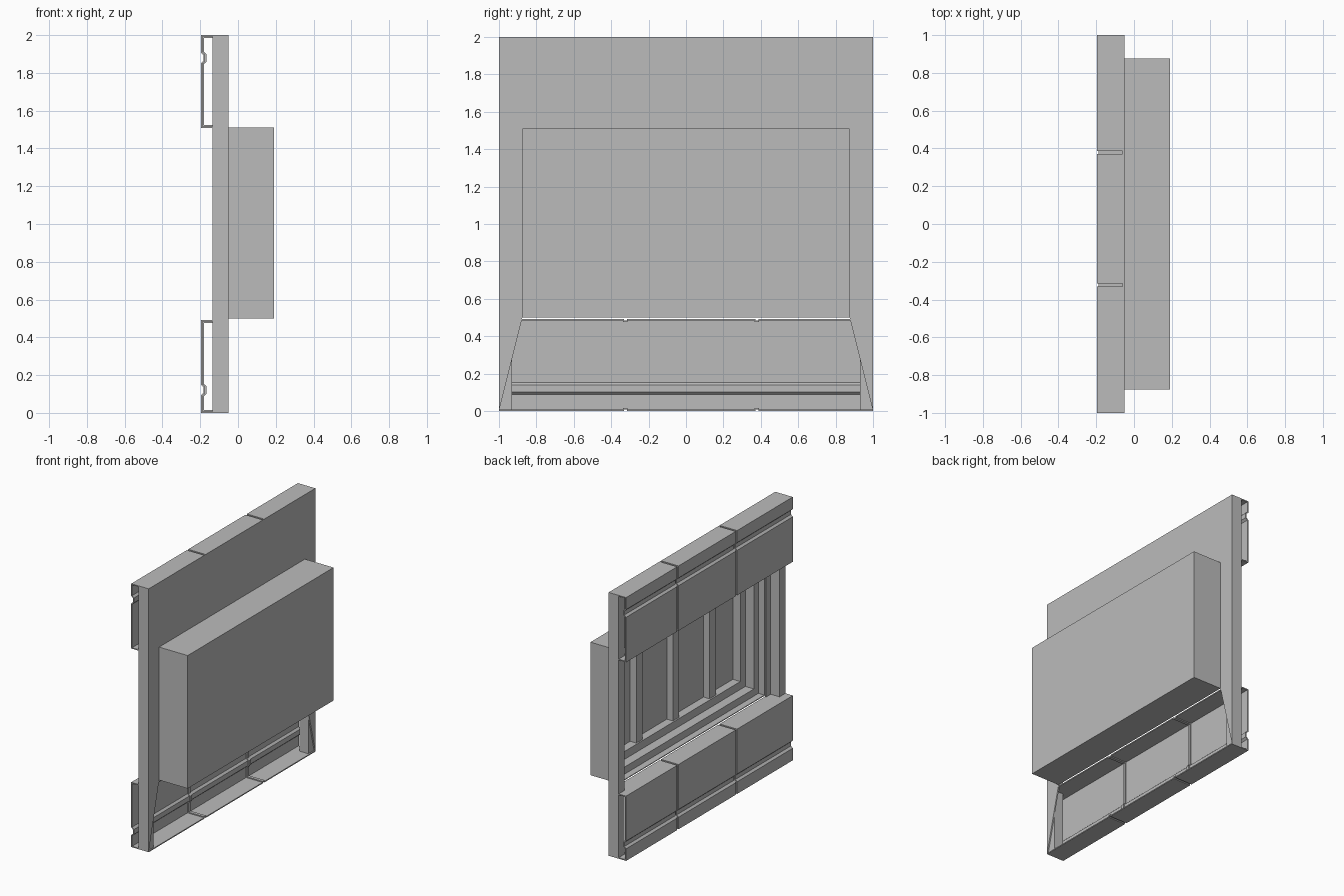
import bpy
import bmesh

old = bpy.data.objects.get("Cube")
if old:
    bpy.data.objects.remove(old, do_unlink=True)

# One flat grey for everything
grey = bpy.data.materials.new("plain_grey")
grey.use_nodes = True
colour = (0.5, 0.5, 0.5, 1)
grey.diffuse_color = colour
grey.node_tree.nodes["Principled BSDF"].inputs["Base Color"].default_value = colour


def finish(name, bm):
    bmesh.ops.recalc_face_normals(bm, faces=bm.faces)
    mesh = bpy.data.meshes.new(name)
    bm.to_mesh(mesh)
    bm.free()
    mesh.materials.append(grey)
    obj = bpy.data.objects.new(name, mesh)
    bpy.context.collection.objects.link(obj)
    return obj


def add_box(bm, x, y, z):
    cube = bmesh.ops.create_cube(bm, size=1)["verts"]
    for v in cube:
        v.co = [lo + (c + 0.5) * (hi - lo) for c, (lo, hi) in zip(v.co, (x, y, z))]


def box(name, x, y, z):
    bm = bmesh.new()
    add_box(bm, x, y, z)
    return finish(name, bm)


def frame(name, x, outer, inner):
    """Rectangular ring; outer and inner are (half width, bottom, top)."""
    bm = bmesh.new()
    (wo, bo, to), (wi, bi, ti) = outer, inner
    add_box(bm, x, (-wo, wo), (bo, bi))
    add_box(bm, x, (-wo, wo), (ti, to))
    add_box(bm, x, (-wo, -wi), (bi, ti))
    add_box(bm, x, (wi, wo), (bi, ti))
    return finish(name, bm)


def inset(size, d):
    return (size[0] - d, size[1] + d, size[2] - d)


# Projecting box, stepped on the inside
opening = (0.875, 0.5, 1.51)
FRONT, BACK = 0.19, -0.05
box("box_front_wall", (0.135, FRONT), (-0.875, 0.875), (0.5, 1.51))
frame("box_shell", (BACK, 0.135), opening, inset(opening, 0.006))
frame("box_step", (0.0, 0.135), inset(opening, 0.006), inset(opening, 0.06))
frame("inner_frame", (0.072, 0.135), inset(opening, 0.06), inset(opening, 0.12))
for i, y in enumerate((-0.44, 0, 0.44)):
    box(f"inner_stud_{i + 1}", (0.084, 0.135), (y - 0.037, y + 0.037), (0.62, 1.39))

# Face plate around the box, open below with tapered sides
box("face_plate_top", (-0.06, BACK), (-1, 1), (1.51, 2))
for side, s in (("left", 1), ("right", -1)):
    bm = bmesh.new()
    points = [(1, 0), (1, 1.51), (0.875, 1.51), (0.875, 0.5)]
    face = bm.faces.new([bm.verts.new((BACK, s * y, z)) for y, z in points])
    ext = bmesh.ops.extrude_face_region(bm, geom=[face])["geom"]
    for v in ext:
        if isinstance(v, bmesh.types.BMVert):
            v.co.x = -0.06
    finish(f"face_plate_{side}", bm)
    y = sorted((s * 0.93, s * 1))
    box(f"end_post_{side}", (-0.135, -0.06), y, (0.0, 2))

# Folded panels: a channel section with a groove near the outer edge
profile = [(-0.05, 0.488), (-0.193, 0.488), (-0.193, 0.152), (-0.178, 0.138),
           (-0.178, 0.104), (-0.193, 0.09), (-0.193, 0.004), (-0.05, 0.004)]


def channel(name, section, y0, y1, flip):
    bm = bmesh.new()
    rows = []
    for x, z in section:
        z = 2 - z if flip else z
        rows.append([bm.verts.new((x, y, z)) for y in (y0, y1)])
    for a, b in zip(rows, rows[1:]):
        bm.faces.new((a[0], a[1], b[1], b[0]))
    obj = finish(name, bm)
    mod = obj.modifiers.new("thickness", "SOLIDIFY")
    mod.thickness = 0.008
    mod.offset = 0
    mod.use_even_offset = True


# Joint strips sit slightly inside the panels
strip = [(x if x > -0.1 else x + 0.008, 0.48 if z > 0.4 else 0.012 if z < 0.05 else z)
         for x, z in profile]
joints = (-0.324, 0.379)
GAP = 0.008
ends = [-1, *joints, 1]
for row, flip in (("lower", False), ("upper", True)):
    for i, (a, b) in enumerate(zip(ends, ends[1:])):
        y0 = a + GAP if i > 0 else a
        y1 = b - GAP if i < 2 else b
        channel(f"{row}_panel_{i + 1}", profile, y0, y1, flip)
    for i, y in enumerate(joints):
        channel(f"{row}_joint_strip_{i + 1}", strip, y - 0.012, y + 0.012, flip)
